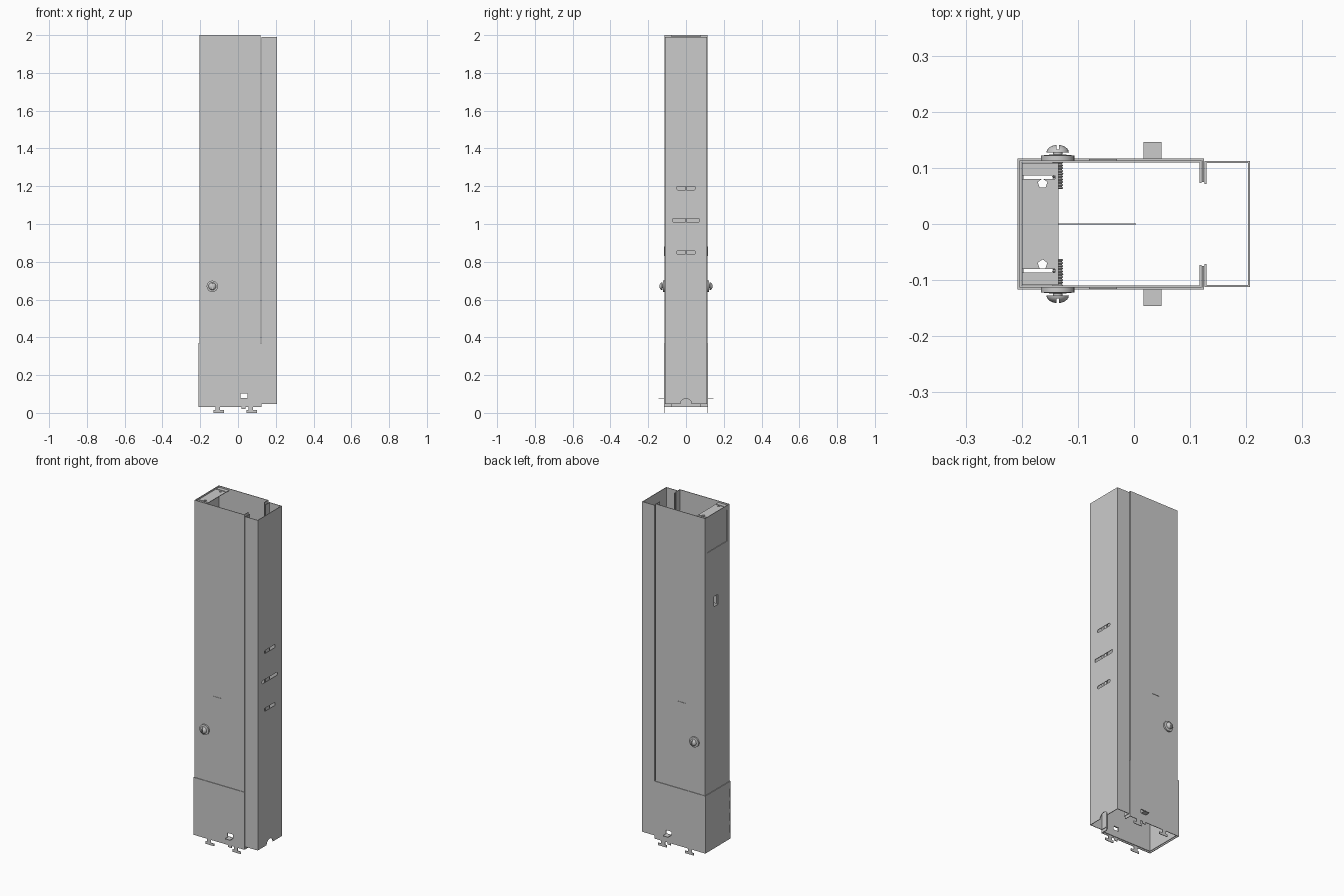
import bpy, bmesh, math
from mathutils import Vector, Matrix

if "Cube" in bpy.data.objects:
    bpy.data.objects.remove(bpy.data.objects["Cube"])

T = 0.0035  # sheet thickness


def finish(name, bm, smooth=False):
    bmesh.ops.recalc_face_normals(bm, faces=bm.faces)
    me = bpy.data.meshes.new(name)
    bm.to_mesh(me)
    bm.free()
    ob = bpy.data.objects.new(name, me)
    bpy.context.collection.objects.link(ob)
    if smooth:
        bpy.ops.object.select_all(action='DESELECT')
        ob.select_set(True)
        bpy.context.view_layer.objects.active = ob
        bpy.ops.object.shade_smooth_by_angle(angle=math.radians(35))
    return ob


def extrude(name, pts, vec):
    bm = bmesh.new()
    f = bm.faces.new([bm.verts.new(p) for p in pts])
    r = bmesh.ops.extrude_face_region(bm, geom=[f])
    bmesh.ops.translate(bm, vec=vec, verts=[v for v in r['geom'] if isinstance(v, bmesh.types.BMVert)])
    return finish(name, bm)


def box(name, x0, x1, y0, y1, z0, z1):
    return extrude(name, [(x0, y0, z0), (x1, y0, z0), (x1, y1, z0), (x0, y1, z0)], (0, 0, z1 - z0))


def channel(name, path, z0, z1):
    """Bent sheet: open plan path offset to its left by the sheet thickness."""
    pts = [Vector(p) for p in path]
    dirs = [(b - a).normalized() for a, b in zip(pts, pts[1:])]
    norm = [Vector((-d.y, d.x)) for d in dirs]
    inner = []
    for i, p in enumerate(pts):
        a, b = norm[max(i - 1, 0)], norm[min(i, len(norm) - 1)]
        inner.append(p + (a + b) * (T / (1 + a.dot(b))))
    return extrude(name, [(p.x, p.y, z0) for p in pts + inner[::-1]], (0, 0, z1 - z0))


def cyl(name, x, y, z, r, depth, axis, n=24, squash=1.0):
    bm = bmesh.new()
    rot = Matrix.Rotation(math.pi / 2, 4, {'X': 'Y', 'Y': 'X'}[axis]) if axis != 'Z' else Matrix()
    m = Matrix.Translation((x, y, z)) @ Matrix.Diagonal((1, 1, squash, 1)) @ rot
    bmesh.ops.create_cone(bm, cap_ends=True, segments=n, radius1=r, radius2=r, depth=depth, matrix=m)
    return finish(name, bm)


def cut(ob, cutters):
    for c in cutters:
        mod = ob.modifiers.new("cut", 'BOOLEAN')
        mod.operation, mod.solver, mod.object = 'DIFFERENCE', 'EXACT', c
        bpy.ops.object.select_all(action='DESELECT')
        bpy.context.view_layer.objects.active = ob
        ob.select_set(True)
        bpy.ops.object.modifier_apply(modifier=mod.name)
        bpy.data.objects.remove(c, do_unlink=True)


def revolve(name, profile, x, z, side, n=24):
    """Profile of (radius, distance from the centre plane) spun about the y axis."""
    bm = bmesh.new()
    vs = [bm.verts.new((x + r, side * y, z)) for r, y in profile]
    es = [bm.edges.new(p) for p in zip(vs, vs[1:])]
    bmesh.ops.spin(bm, geom=vs + es, cent=(x, 0, z), axis=(0, 1, 0), angle=2 * math.pi, steps=n)
    bmesh.ops.remove_doubles(bm, verts=bm.verts, dist=1e-5)
    return finish(name, bm, smooth=True)


def c_path(x_back, x_open, y, lip):
    return [(x_open, lip), (x_open, y), (x_back, y), (x_back, -y), (x_open, -y), (x_open, -lip)]


# Main column: C channel open to +x, with windows
body = channel("column_body", c_path(-0.204, 0.12, 0.113, 0.073), 0.04, 2.0)
cut(body, [
    box("c", 0.013, 0.049, -0.2, 0.2, 0.08, 0.102),
    box("c", -0.25, -0.15, -0.09, 0.09, 1.79, 1.975),
    box("c", -0.25, -0.15, -0.004, 0.03, 1.45, 1.51),
])

# Bottom sleeve wrapped round the column, with corner relief slits
sleeve = channel("base_sleeve", c_path(-0.208, 0.1245, 0.117, 0.075), 0.032, 0.37)
cut(sleeve, [box("c", 0.013, 0.049, -0.2, 0.2, 0.08, 0.102)] +
    [box("c", -0.22, -0.18, s * 0.111 - 0.0015, s * 0.111 + 0.0015, z, z + 0.045)
     for s in (-1, 1) for z in (0.07, 0.14, 0.21, 0.28)])

# Front cover channel, facing the column
cover = channel("cover", [(-x, -y) for x, y in c_path(-0.207, -0.1255, 0.112, 0.071)], 0.048, 1.99)
slots = []
for z, w in ((1.19, 0.05), (1.02, 0.072), (0.85, 0.05)):
    for s in (-1, 1):
        a, b, h = s * 0.003, s * w, 0.009
        pts = [(0.19, a, z - h), (0.19, b - s * h / 2, z - h), (0.19, b, z - h / 2),
               (0.19, b, z + h / 2), (0.19, b - s * h / 2, z + h), (0.19, a, z + h)]
        slots.append(extrude("c", pts, (0.05, 0, 0)))
cut(cover, slots + [cyl("c", 0.21, 0, 0.046, 0.03, 0.06, 'X')])

# Top bracket plate with slots and pentagonal holes, and its downturned back
top = box("top_bracket", -0.2, -0.135, -0.109, 0.109, 1.988, 1.9915)
cut(top, [box("c", -0.203, -0.141, s * 0.083 - 0.003, s * 0.083 + 0.003, 1.9, 2.1) for s in (-1, 1)] +
    [cyl("c", -0.163, s * 0.072, 1.99, 0.009, 0.1, 'Z', 5) for s in (-1, 1)])
box("top_bracket_back", -0.2, -0.197, -0.105, 0.105, 1.77, 1.988)

# Inward tab lanced from the back wall
box("back_tab", -0.2, 0.004, -0.001, 0.001, 1.455, 1.505)

for s, side in ((-1, "front"), (1, "rear")):
    # Bolt: washer, domed slotted head, threaded shank
    bx, bz = -0.136, 0.67
    revolve(side + "_washer", [(0, 0.1125), (0.03, 0.1125), (0.03, 0.122), (0.01, 0.124), (0, 0.124)], bx, bz, s)
    dome = [(0.02 * math.cos(a), 0.127 + 0.014 * math.sin(a)) for a in [i * math.pi / 12 for i in range(7)]]
    dome[-1] = (0, 0.141)
    head = revolve(side + "_bolt_head", [(0, 0.127)] + dome, bx, bz, s)
    cut(head, [box("c", bx - 0.0025, bx + 0.0025, *sorted((s * 0.133, s * 0.16)), bz - 0.04, bz + 0.04)])
    shank = [(0, 0.062)]
    for i in range(10):
        shank += [(0.0075, 0.062 + i * 0.005), (0.01, 0.0645 + i * 0.005)]
    shank += [(0.0085, 0.112), (0.0085, 0.127), (0, 0.127)]
    revolve(side + "_bolt_shank", shank, bx, bz, s, 16)

    # Raised bridge on the side wall
    box(side + "_bridge", -0.08, -0.03, *sorted((s * 0.11, s * 0.1155)), 0.83, 0.88)

    # Ledge bent out of the sleeve window
    box(side + "_ledge", 0.017, 0.049, *sorted((s * 0.114, s * 0.146)), 0.077, 0.08)

    # Hooked locating feet below the sleeve
    y = s * 0.1135
    for i, x in enumerate((-0.13, 0.045)):
        foot = [(x, 0), (x + 0.055, 0), (x + 0.055, 0.014), (x + 0.035, 0.014),
                (x + 0.035, 0.034), (x + 0.01, 0.034), (x + 0.01, 0.014), (x, 0.014)]
        extrude(f"{side}_foot_{i}", [(px, y, pz) for px, pz in foot], (0, s * T, 0))
    box(side + "_stop_tab", 0.018, 0.04, *sorted((y, y + s * T)), 0.02, 0.034)
